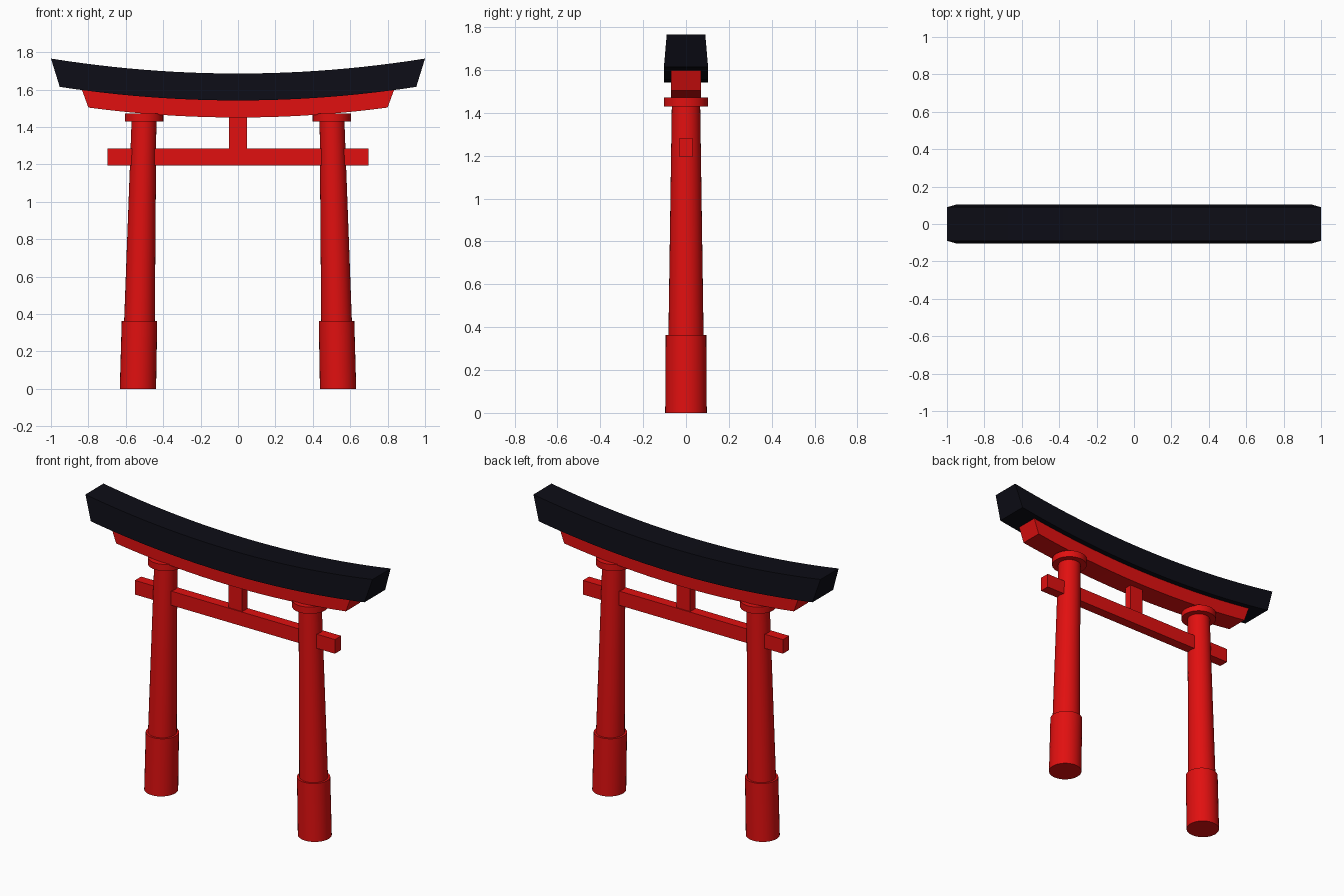
import bpy, bmesh, math

if "Cube" in bpy.data.objects:
    bpy.data.objects.remove(bpy.data.objects["Cube"])


def material(name, rgb):
    m = bpy.data.materials.new(name)
    m.diffuse_color = (*rgb, 1)
    m.use_nodes = True
    m.node_tree.nodes["Principled BSDF"].inputs["Base Color"].default_value = m.diffuse_color
    return m


RED = material("vermilion", (0.75, 0.005, 0.005))
BLACK = material("black_lacquer", (0.004, 0.004, 0.008))


def finish(name, bm, mat, smooth=True):
    bmesh.ops.recalc_face_normals(bm, faces=bm.faces)
    me = bpy.data.meshes.new(name)
    bm.to_mesh(me)
    bm.free()
    me.materials.append(mat)
    ob = bpy.data.objects.new(name, me)
    bpy.context.collection.objects.link(ob)
    if smooth:
        bpy.ops.object.select_all(action='DESELECT')
        ob.select_set(True)
        bpy.context.view_layer.objects.active = ob
        bpy.ops.object.shade_smooth_by_angle(angle=math.radians(30))
    return ob


def loft(name, rings, mat, smooth=True):
    """Skin a row of closed rings and cap both ends."""
    bm = bmesh.new()
    rows = [[bm.verts.new(p) for p in ring] for ring in rings]
    n = len(rows[0])
    for a, b in zip(rows, rows[1:]):
        for i in range(n):
            j = (i + 1) % n
            bm.faces.new((a[i], a[j], b[j], b[i]))
    bm.faces.new(rows[0])
    bm.faces.new(rows[-1])
    return finish(name, bm, mat, smooth)


def circle(x, z, r, n=32):
    return [(x + r * math.cos(2 * math.pi * i / n),
             r * math.sin(2 * math.pi * i / n), z) for i in range(n)]


def curved_beam(name, top, bottom, mat, steps=24):
    """top / bottom = (half length, half depth, middle z, curve)."""
    def ring(t):
        pts = []
        for (lx, hy, z, k), sides in ((top, (-1, 1)), (bottom, (1, -1))):
            x = t * lx
            pts += [(x, s * hy, z + k * x * x) for s in sides]
        return pts
    loft(name, [ring(2 * i / steps - 1) for i in range(steps + 1)], mat)


def box(name, hx, hy, z0, z1, mat):
    loft(name, [[(-hx, -hy, z), (hx, -hy, z), (hx, hy, z), (-hx, hy, z)]
                for z in (z0, z1)], mat, False)


# upswept top lintel and the red lintel below it
curved_beam("top_lintel", (1.0, 0.09, 1.686, 0.08), (0.953, 0.103, 1.542, 0.08), BLACK)
curved_beam("under_lintel", (0.836, 0.07, 1.547, 0.08), (0.8, 0.07, 1.451, 0.083), RED)

# straight tie beam and centre strut
box("tie_beam", 0.697, 0.031, 1.195, 1.284, RED)
box("centre_strut", 0.047, 0.025, 1.28, 1.465, RED)


# leaning pillars with sleeves and caps
def axis_x(z):
    return 0.535 - 0.0225 * z


for side, s in (("left", -1), ("right", 1)):
    loft(side + "_pillar", [circle(s * axis_x(z), z, r)
                            for z, r in ((0.3, 0.083), (1.45, 0.066))], RED)
    loft(side + "_pillar_sleeve", [circle(s * axis_x(z), z, r)
                                   for z, r in ((0, 0.097), (0.364, 0.095))], RED)
    loft(side + "_pillar_cap", [circle(s * 0.502, z, 0.103)
                                for z in (1.43, 1.472)], RED)
